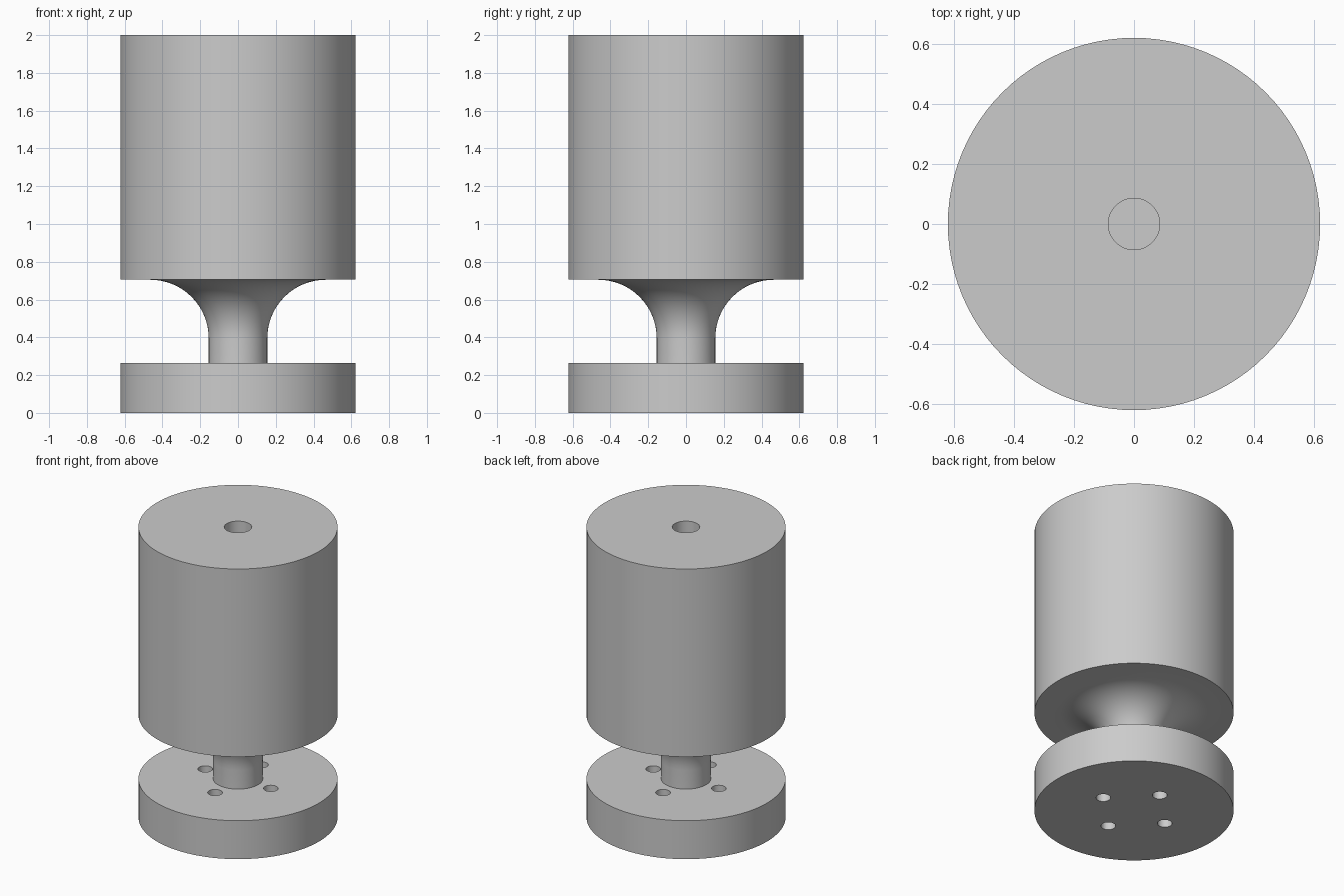
import bpy, bmesh
from math import sin, cos, pi, radians
from mathutils import Matrix, Vector

cube = bpy.data.objects.get("Cube")
if cube:
    bpy.data.objects.remove(cube, do_unlink=True)

grey = bpy.data.materials.new("plain grey")
grey.use_nodes = True
grey.diffuse_color = (0.6, 0.6, 0.6, 1)
grey.node_tree.nodes["Principled BSDF"].inputs["Base Color"].default_value = (0.6, 0.6, 0.6, 1)

RADIUS, NECK, BORE = 0.622, 0.155, 0.086
BASE_TOP, BODY_BOTTOM, TOP = 0.265, 0.705, 2.0
FILLET = 0.31
BORE_FLOOR = 1.3


def new_object(name, bm):
    mesh = bpy.data.meshes.new(name)
    bm.to_mesh(mesh)
    bm.free()
    obj = bpy.data.objects.new(name, mesh)
    bpy.context.collection.objects.link(obj)
    mesh.materials.append(grey)
    return obj


def lathe(name, profile, steps=96):
    bm = bmesh.new()
    verts = [bm.verts.new((r, 0, z)) for r, z in profile]
    edges = [bm.edges.new(pair) for pair in zip(verts, verts[1:])]
    bmesh.ops.spin(bm, geom=verts + edges, cent=(0, 0, 0), axis=(0, 0, 1),
                   angle=2 * pi, steps=steps)
    bmesh.ops.remove_doubles(bm, verts=bm.verts[:], dist=1e-4)
    bmesh.ops.recalc_face_normals(bm, faces=bm.faces[:])
    return new_object(name, bm)


# Base disc, neck flaring into the heavy cylinder, and the blind bore on top
flare = [(NECK + FILLET * (1 - cos(a)), BODY_BOTTOM - FILLET * (1 - sin(a)))
         for a in (radians(90 * i / 16) for i in range(17))]
spindle = lathe("turned_body",
                [(0, 0), (RADIUS, 0), (RADIUS, BASE_TOP), (NECK, BASE_TOP)] + flare +
                [(RADIUS, BODY_BOTTOM), (RADIUS, TOP), (BORE, TOP),
                 (BORE, BORE_FLOOR), (0, BORE_FLOOR)])

# Four screw holes through the base disc
bm = bmesh.new()
for i in range(4):
    spot = Matrix.Rotation(i * pi / 2, 4, "Z") @ Vector((0.25, 0, BASE_TOP / 2))
    bmesh.ops.create_cone(bm, cap_ends=True, segments=32, radius1=0.046, radius2=0.046,
                          depth=BASE_TOP + 0.06, matrix=Matrix.Translation(spot))
cutter = new_object("screw_hole_cutter", bm)
cutter.hide_render = True

cut = spindle.modifiers.new("screw_holes", "BOOLEAN")
cut.operation = "DIFFERENCE"
cut.solver = "EXACT"
cut.object = cutter

bpy.ops.object.select_all(action="DESELECT")
spindle.select_set(True)
bpy.context.view_layer.objects.active = spindle
bpy.ops.object.modifier_apply(modifier=cut.name)
bpy.data.objects.remove(cutter, do_unlink=True)
bpy.ops.object.shade_smooth_by_angle(angle=radians(30))
